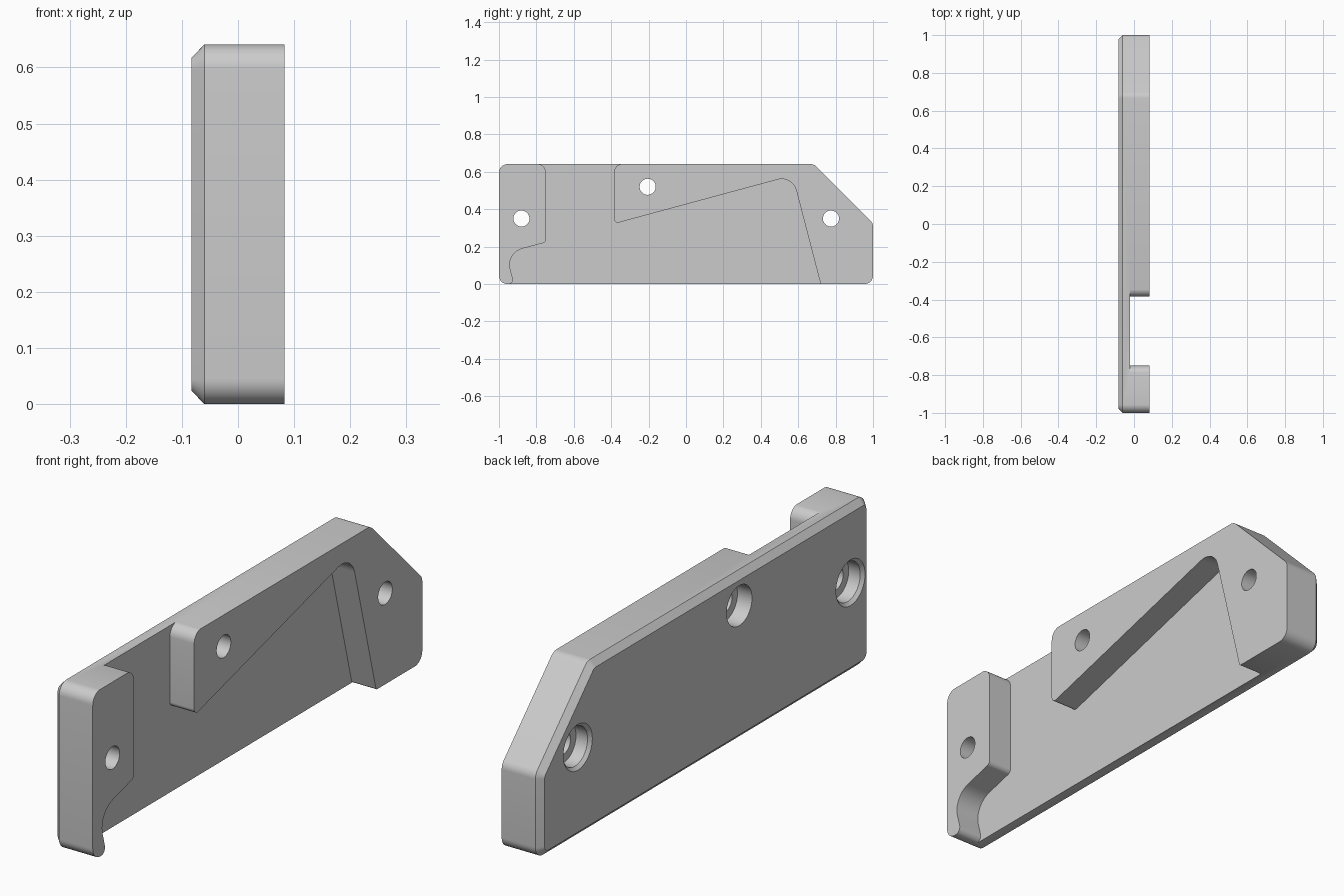
import bpy, bmesh, math
from mathutils import Vector

cube = bpy.data.objects.get("Cube")
if cube:
    bpy.data.objects.remove(cube, do_unlink=True)

grey = bpy.data.materials.new("plain grey")
grey.use_nodes = True
grey.diffuse_color = (0.6, 0.6, 0.6, 1)
grey.node_tree.nodes["Principled BSDF"].inputs["Base Color"].default_value = (0.6, 0.6, 0.6, 1)


def rounded(corners, inset=0.0, steps=10):
    """Fillet each (y, z, radius) corner; inset shrinks the outline."""
    out = []
    for i, (y, z, r) in enumerate(corners):
        p = Vector((y, z))
        if r == 0:
            out.append(p)
            continue
        a = (Vector(corners[i - 1][:2]) - p).normalized()
        b = (Vector(corners[(i + 1) % len(corners)][:2]) - p).normalized()
        half = a.angle(b) / 2
        centre = p + (a + b).normalized() * r / math.sin(half)
        t = r / math.tan(half)
        n0 = (p + a * t - centre).normalized()
        n1 = (p + b * t - centre).normalized()
        for k in range(steps + 1):
            n = n0.slerp(n1, k / steps)
            out.append(centre + n * (r - inset))
    return out


def loft(name, rings):
    """Closed solid through matching outlines given as (x, points)."""
    bm = bmesh.new()
    loops = [[bm.verts.new((x, p[0], p[1])) for p in pts] for x, pts in rings]
    n = len(loops[0])
    for lower, upper in zip(loops, loops[1:]):
        for i in range(n):
            j = (i + 1) % n
            bm.faces.new((lower[i], lower[j], upper[j], upper[i]))
    bm.faces.new(loops[0][::-1])
    bm.faces.new(loops[-1])
    bmesh.ops.recalc_face_normals(bm, faces=bm.faces)
    mesh = bpy.data.meshes.new(name)
    bm.to_mesh(mesh)
    bm.free()
    mesh.materials.append(grey)
    obj = bpy.data.objects.new(name, mesh)
    bpy.context.collection.objects.link(obj)
    return obj


def circle(y, z, r, n=40):
    return [(y + r * math.cos(math.tau * i / n), z + r * math.sin(math.tau * i / n))
            for i in range(n)]


# Plate with rounded corners and a chamfered outer face
R = 0.045
outline = [(-1, 0, R), (1, 0, R), (1, 0.325, R), (0.685, 0.641, R), (-1, 0.641, R)]
plate = loft("guide_plate", [(-0.083, rounded(outline, 0.024)),
                             (-0.06, rounded(outline)),
                             (0.083, rounded(outline))])

# Recess between the two raised blocks
recess = [(-0.957, -0.1, 0), (-0.957, -0.001, 0), (-0.918, -0.001, 0.025),
          (-0.963, 0.166, 0.09), (-0.75, 0.223, 0.02), (-0.75, 0.642, R),
          (-0.8, 0.642, 0), (-0.8, 0.8, 0), (-0.335, 0.8, 0), (-0.335, 0.642, 0),
          (-0.385, 0.642, R), (-0.385, 0.322, 0.02), (0.569, 0.58, 0.08),
          (0.72, -0.001, 0.012), (0.745, -0.001, 0), (0.745, -0.1, 0)]
pts = rounded(recess)
cutters = [loft("recess_cutter", [(-0.02, pts), (0.2, pts)])]

# Counterbored screw holes; the end holes have a bevelled rim
for y, z, rim in ((-0.88, 0.35, 0.088), (-0.205, 0.52, 0.077), (0.775, 0.35, 0.088)):
    steps = [(-0.1, rim), (-0.083, rim), (-0.071, 0.076), (-0.022, 0.076),
             (-0.022, 0.043), (0.2, 0.043)]
    cutters.append(loft("hole_cutter", [(x, circle(y, z, r)) for x, r in steps]))

bpy.context.view_layer.objects.active = plate
for cutter in cutters:
    cutter.hide_render = True
    mod = plate.modifiers.new("cut", 'BOOLEAN')
    mod.operation = 'DIFFERENCE'
    mod.solver = 'EXACT'
    mod.object = cutter
    bpy.ops.object.modifier_apply(modifier=mod.name)
    bpy.data.objects.remove(cutter, do_unlink=True)

# Smooth fillets, sharp edges elsewhere
bpy.ops.object.select_all(action='DESELECT')
plate.select_set(True)
bpy.ops.object.shade_smooth_by_angle(angle=math.radians(30))
